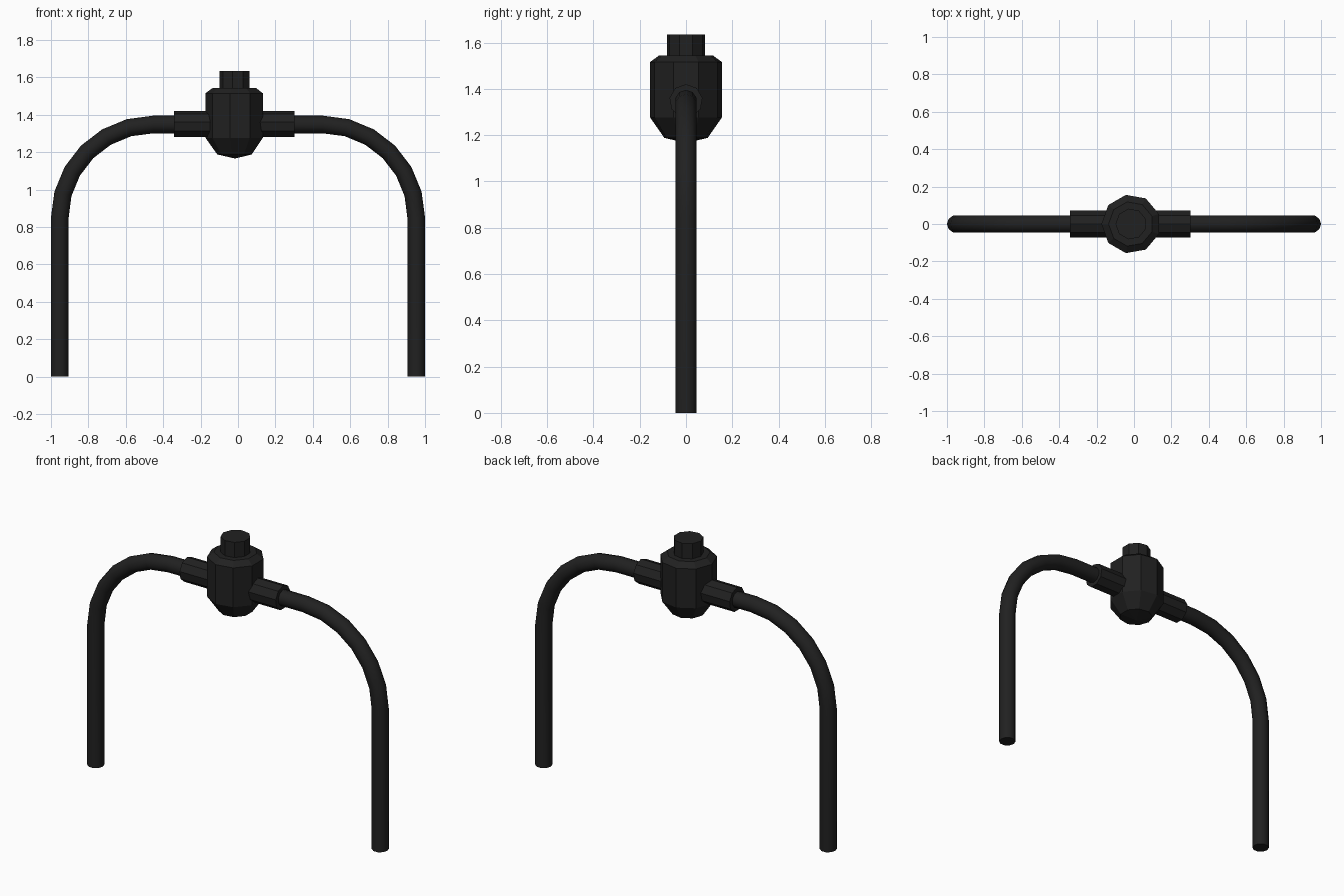
import bpy, bmesh, math
from mathutils import Matrix

cube = bpy.data.objects.get("Cube")
if cube:
    bpy.data.objects.remove(cube, do_unlink=True)

# Single dark material
black = bpy.data.materials.new("matte_black")
black.use_nodes = True
colour = (0.015, 0.015, 0.015, 1)
black.diffuse_color = colour
black.node_tree.nodes["Principled BSDF"].inputs["Base Color"].default_value = colour

SIDES = 9
CENTRE_X = -0.016
AXIS_Z = 1.348


def lathe(name, profile, matrix):
    """Faceted solid of revolution from (radius, height) pairs; radius 0 is a tip."""
    bm = bmesh.new()
    rings = []
    for r, z in profile:
        if r == 0:
            rings.append([bm.verts.new((0, 0, z))] * SIDES)
        else:
            angles = [math.pi + math.tau * i / SIDES for i in range(SIDES)]
            rings.append([bm.verts.new((r * math.cos(a), r * math.sin(a), z)) for a in angles])
    for low, high in zip(rings, rings[1:]):
        for i in range(SIDES):
            j = (i + 1) % SIDES
            corners = list(dict.fromkeys((low[i], low[j], high[j], high[i])))
            bm.faces.new(corners)
    for ring in (rings[0], rings[-1]):
        if len(set(ring)) > 1:
            bm.faces.new(ring)
    bm.transform(matrix)
    bmesh.ops.recalc_face_normals(bm, faces=bm.faces)
    mesh = bpy.data.meshes.new(name)
    bm.to_mesh(mesh)
    bm.free()
    mesh.materials.append(black)
    obj = bpy.data.objects.new(name, mesh)
    bpy.context.collection.objects.link(obj)
    return obj


# Central faceted body and the knob on top
upright = Matrix.Translation((CENTRE_X, 0, 0))
lathe("valve_body", [(0, 1.166), (0.095, 1.188), (0.158, 1.277),
                     (0.158, 1.515), (0.12, 1.543)], upright)
lathe("top_knob", [(0.083, 1.53), (0.083, 1.635)], upright)

# Sleeves either side of the body, a ring corner pointing up
sideways = Matrix.Translation((0, 0, AXIS_Z)) @ Matrix.Rotation(math.pi / 2, 4, "Y")
for name, inner, outer in (("left_sleeve", 0.05, 0.302), ("right_sleeve", -0.08, -0.342)):
    lathe(name, [(0.072, inner), (0.072, outer)], sideways)

# Bent pipe: leg, quarter bend, crossbar, mirrored bend and leg
PIPE_R, BEND_R, STEPS = 0.047, 0.5, 6
half = [(1 - PIPE_R, 0)]
for i in range(STEPS + 1):
    a = math.pi / 2 * i / STEPS
    half.append((1 - PIPE_R - BEND_R + BEND_R * math.cos(a),
                 AXIS_Z - BEND_R + BEND_R * math.sin(a)))
path = [(-x, z) for x, z in half] + half[::-1]
curve = bpy.data.curves.new("bent_pipe", "CURVE")
curve.dimensions = "3D"
curve.bevel_depth = PIPE_R
curve.bevel_resolution = 3
curve.use_fill_caps = True
spline = curve.splines.new("POLY")
spline.points.add(len(path) - 1)
for point, (x, z) in zip(spline.points, path):
    point.co = (x, 0, z, 1)
curve.materials.append(black)
pipe = bpy.data.objects.new("bent_pipe", curve)
bpy.context.collection.objects.link(pipe)
bpy.ops.object.select_all(action="DESELECT")
pipe.select_set(True)
bpy.context.view_layer.objects.active = pipe
bpy.ops.object.convert(target="MESH")
bpy.ops.object.shade_smooth_by_angle(angle=math.radians(50))
